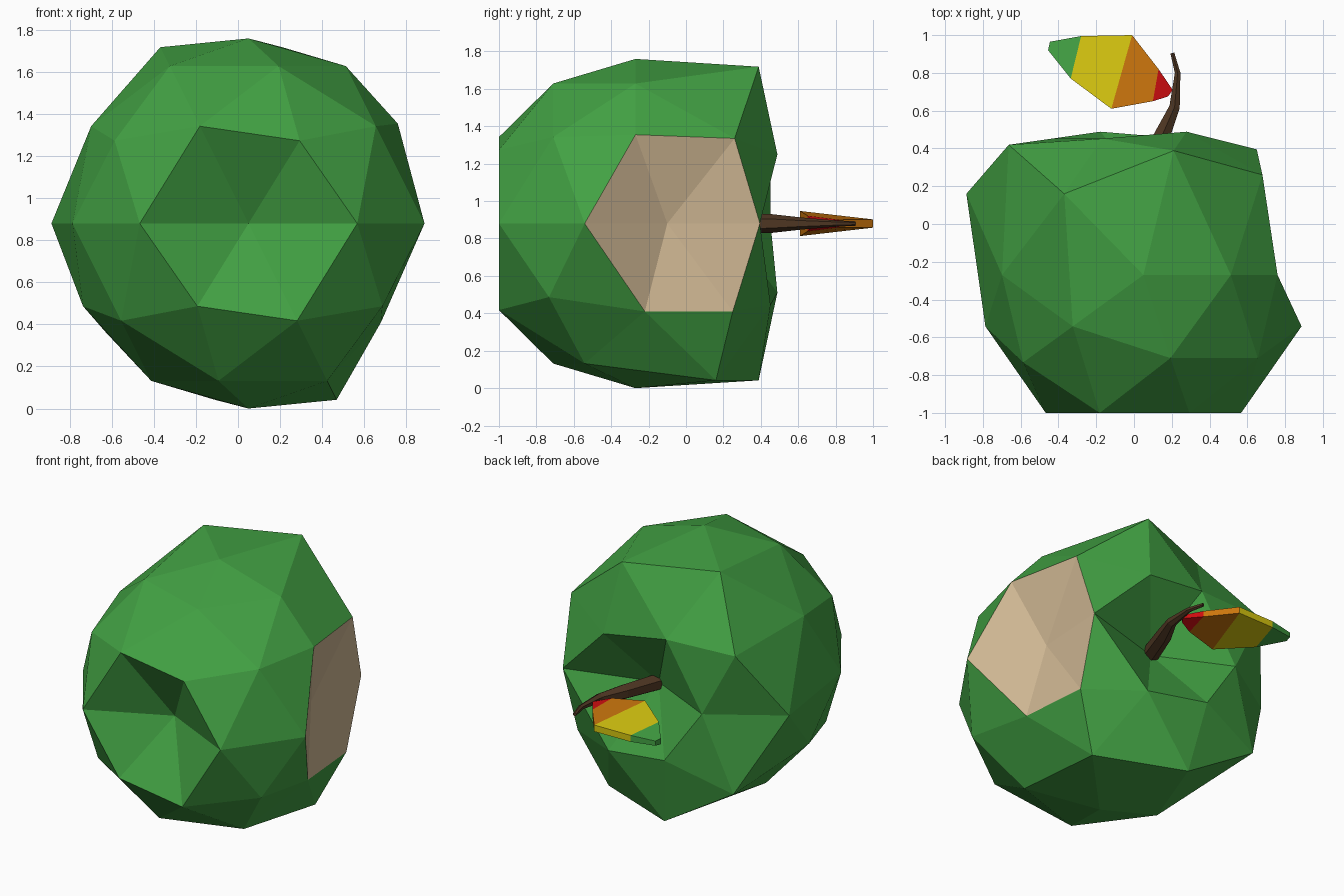
import bpy, bmesh, math
from mathutils import Vector

if "Cube" in bpy.data.objects:
    bpy.data.objects.remove(bpy.data.objects["Cube"])


def material(name, r, g, b):
    m = bpy.data.materials.new(name)
    m.diffuse_color = (r, g, b, 1)
    m.use_nodes = True
    m.node_tree.nodes["Principled BSDF"].inputs["Base Color"].default_value = m.diffuse_color
    return m


GREEN = material("green", 0.055, 0.36, 0.057)
TAN = material("tan flesh", 0.62, 0.47, 0.29)
BROWN = material("dark brown", 0.075, 0.036, 0.016)
RED = material("red", 0.62, 0.004, 0.005)
ORANGE = material("orange", 0.60, 0.18, 0.004)
YELLOW = material("yellow", 0.67, 0.56, 0.005)


def finish(name, bm, mats):
    bmesh.ops.recalc_face_normals(bm, faces=bm.faces[:])
    mesh = bpy.data.meshes.new(name)
    bm.to_mesh(mesh)
    bm.free()
    for m in mats:
        mesh.materials.append(m)
    ob = bpy.data.objects.new(name, mesh)
    bpy.context.collection.objects.link(ob)
    return ob


def loft(name, rings, mats, slots):
    """Skin a chain of rings; slots gives the material of each segment."""
    bm = bmesh.new()
    vr = [[bm.verts.new(p) for p in ring] for ring in rings]
    n = len(vr[0])
    for k, (a, b) in enumerate(zip(vr, vr[1:])):
        for i in range(n):
            j = (i + 1) % n
            bm.faces.new((a[i], a[j], b[j], b[i])).material_index = slots[k]
    bm.faces.new(vr[0]).material_index = slots[0]
    bm.faces.new(vr[-1]).material_index = slots[-1]
    return finish(name, bm, mats)


# Fruit body: a faceted ball lying with its axis along y
C = Vector((0.05, -0.27, 0.88))
R = 0.88
bm = bmesh.new()
bmesh.ops.create_icosphere(bm, subdivisions=2, radius=R)
for v in bm.verts:
    p = v.co.normalized() * R
    spread = 1.0
    if p.y < -0.87:            # front pit
        p.y = -0.48
    elif p.y < -0.69:          # flat front rim
        p.y = -0.73
    elif p.y > 0.87:           # stem pit
        p.y = 0.49
    elif p.y > 0.69:           # rear rim
        p.y += 0.01
        spread = 0.94
    elif p.y > 0.25:           # raised shoulder
        p.y = 0.43 + (p.y - 0.272) * 1.36
        spread = 1.12
    p.x *= spread
    p.z *= spread
    v.co = p + C

# Bite: the nearest corners are pulled in, the first one is its centre
BITE = [(0.62, -0.10, 0.88), (0.76, -0.27, 1.355), (0.68, 0.26, 1.335),
        (0.65, 0.395, 0.88), (0.64, 0.25, 0.41), (0.68, -0.22, 0.41)]
picked = [(min(bm.verts, key=lambda v: (v.co - Vector(t)).length), t) for t in BITE]
for v, t in picked:
    v.co = t
for f in picked[0][0].link_faces:
    f.material_index = 1
finish("fruit_body", bm, [GREEN, TAN])

# Stem: tapered, bending rod in the rear pit (x, y, radius)
PATH = [(0.05, 0.20, 0.057), (0.145, 0.46, 0.05), (0.215, 0.62, 0.032),
        (0.231, 0.80, 0.017), (0.203, 0.905, 0.012)]
rings = []
for i, (x, y, r) in enumerate(PATH):
    a, b = PATH[max(i - 1, 0)], PATH[min(i + 1, len(PATH) - 1)]
    t = Vector((b[0] - a[0], b[1] - a[1], 0)).normalized()
    side = Vector((t.y, -t.x, 0))
    up = Vector((0, 0, 1))
    rings.append([Vector((x, y, 0.88)) + side * (r * math.cos(k * math.pi / 3 + math.pi / 6))
                  + up * (r * math.sin(k * math.pi / 3 + math.pi / 6)) for k in range(6)])
loft("stem", rings, [BROWN], [0] * 4)

# Leaf: wedge with coloured bands (near x, y, half thickness, far x, y, half thickness)
LEAF = [(0.18, 0.675, 0.015, 0.205, 0.71, 0.012),
        (0.10, 0.65, 0.042, 0.13, 0.82, 0.02),
        (-0.12, 0.61, 0.067, -0.01, 1.0, 0.022),
        (-0.335, 0.77, 0.042, -0.28, 0.995, 0.022),
        (-0.455, 0.92, 0.02, -0.445, 0.965, 0.016)]
rings = [[(ax, ay, 0.88 - ah), (bx, by, 0.88 - bh), (bx, by, 0.88 + bh), (ax, ay, 0.88 + ah)]
         for ax, ay, ah, bx, by, bh in LEAF]
loft("leaf", rings, [RED, ORANGE, YELLOW, GREEN], [0, 1, 2, 3])
